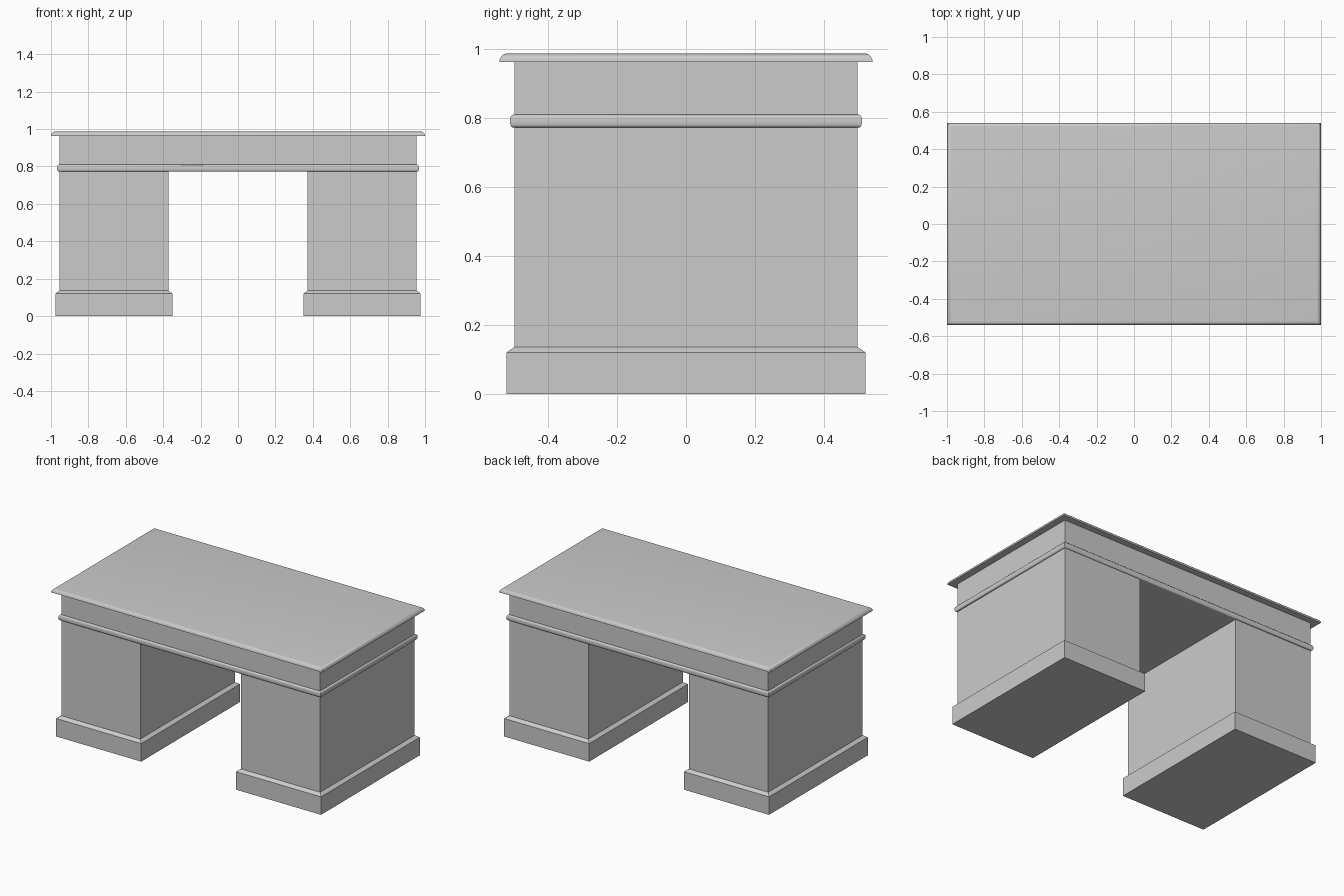
import bpy
import bmesh
import math

if "Cube" in bpy.data.objects:
    bpy.data.objects.remove(bpy.data.objects["Cube"])

paint = bpy.data.materials.new("light_grey")
paint.diffuse_color = (0.6, 0.6, 0.6, 1.0)
paint.use_nodes = True
paint.node_tree.nodes["Principled BSDF"].inputs["Base Color"].default_value = paint.diffuse_color


def rect_loft(name, cx, hx, hy, profile, smooth_angle=None):
    """Stack rectangular rings; profile = (outward offset, z) from bottom to top."""
    bm = bmesh.new()
    rings = []
    for off, z in profile:
        x, y = hx + off, hy + off
        rings.append([bm.verts.new((cx + sx * x, sy * y, z))
                      for sx, sy in ((-1, -1), (1, -1), (1, 1), (-1, 1))])
    for lo, hi in zip(rings, rings[1:]):
        for i in range(4):
            j = (i + 1) % 4
            bm.faces.new((lo[i], lo[j], hi[j], hi[i]))
    bm.faces.new(rings[0][::-1])
    bm.faces.new(rings[-1])
    mesh = bpy.data.meshes.new(name)
    bm.to_mesh(mesh)
    bm.free()
    mesh.materials.append(paint)
    obj = bpy.data.objects.new(name, mesh)
    bpy.context.collection.objects.link(obj)
    if smooth_angle:
        bpy.ops.object.select_all(action='DESELECT')
        obj.select_set(True)
        bpy.context.view_layer.objects.active = obj
        bpy.ops.object.shade_smooth_by_angle(angle=math.radians(smooth_angle))
    return obj


HX, HY = 0.955, 0.498           # body half width and half depth
BEAD_Z, TOP_Z, END_Z = 0.772, 0.963, 0.987

# Desk top with a quarter-round upper edge
edge = [(-0.022 * (1 - math.cos(a)), TOP_Z + (END_Z - TOP_Z) * math.sin(a))
        for a in (math.radians(15 * i) for i in range(7))]
rect_loft("desk_top", 0, 1.0, 0.541, edge, 40)

# Apron box under the top
rect_loft("apron", 0, HX, HY, [(0, BEAD_Z), (0, TOP_Z)])

# Rounded bead moulding wrapping the foot of the apron
bead = [(0, 0.772), (0.006, 0.773), (0.010, 0.777), (0.012, 0.783),
        (0.012, 0.799), (0.010, 0.805), (0.006, 0.809), (0, 0.810)]
rect_loft("bead_moulding", 0, HX, HY, bead, 40)

# Two pedestals, each on a chamfered plinth
for side, label in ((-1, "left"), (1, "right")):
    cx, hw = side * 0.6635, 0.2915
    rect_loft(label + "_pedestal", cx, hw, HY, [(0, 0.135), (0, BEAD_Z)])
    rect_loft(label + "_plinth", cx, hw, HY,
              [(0.022, 0), (0.022, 0.12), (0, 0.136)])
